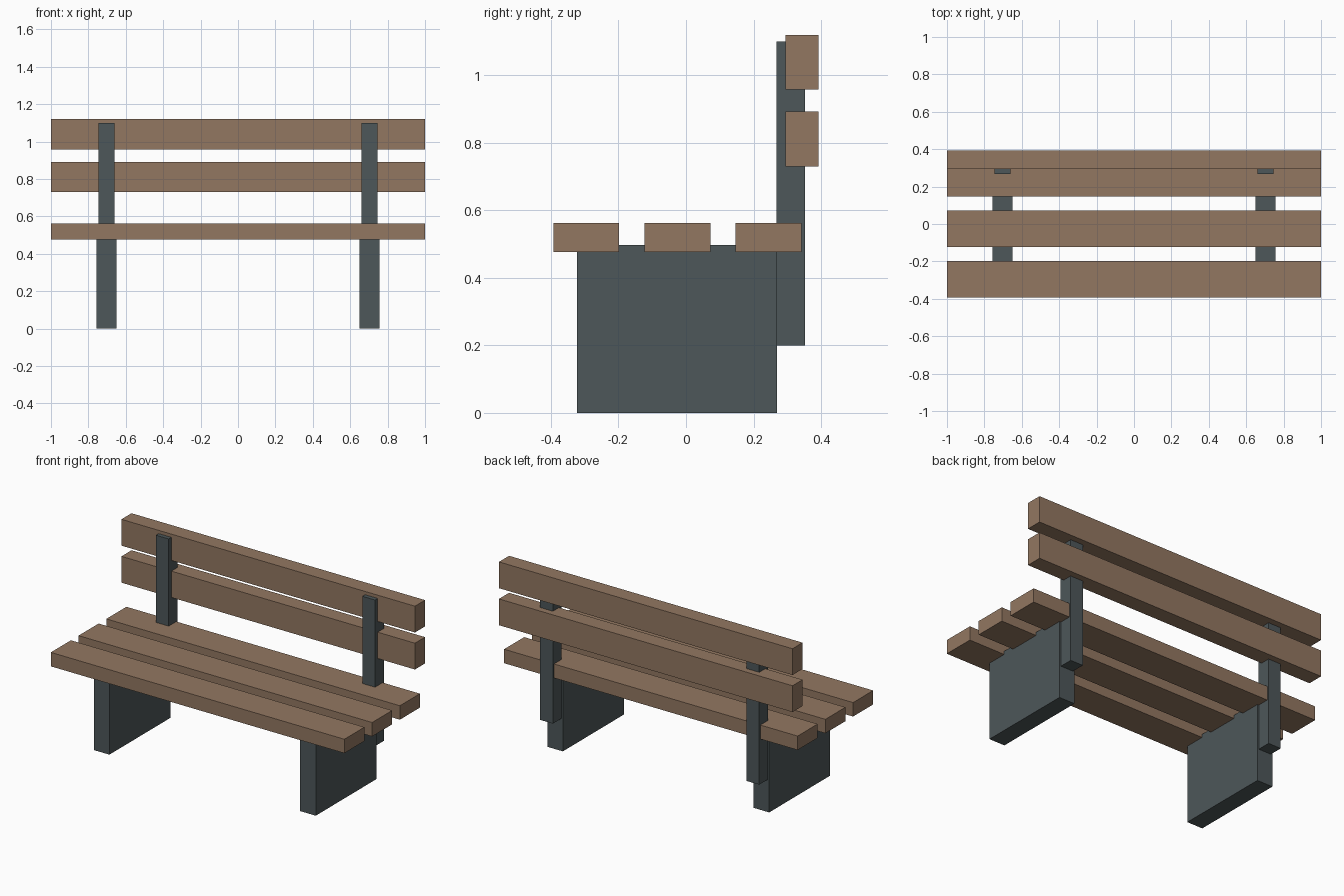
import bpy

if "Cube" in bpy.data.objects:
    bpy.data.objects.remove(bpy.data.objects["Cube"])


def material(name, color):
    m = bpy.data.materials.new(name)
    m.diffuse_color = color
    m.use_nodes = True
    m.node_tree.nodes["Principled BSDF"].inputs["Base Color"].default_value = m.diffuse_color
    return m


wood = material("wood", (0.29, 0.185, 0.12, 1))
iron = material("dark_metal", (0.075, 0.095, 0.1, 1))


def box(name, x, y, z, mat):
    """Box from (min, max) ranges on each axis."""
    bpy.ops.mesh.primitive_cube_add(size=1, location=[(a + b) / 2 for a, b in (x, y, z)])
    ob = bpy.context.object
    ob.name = name
    ob.scale = [b - a for a, b in (x, y, z)]
    bpy.ops.object.transform_apply(location=False, rotation=False, scale=True)
    ob.data.materials.append(mat)
    return ob


# Three seat planks
for i in range(3):
    y = -0.393 + i * 0.27
    box(f"seat_plank_{i + 1}", (-1, 1), (y, y + 0.195), (0.477, 0.563), wood)

# Two backrest planks
for i in range(2):
    z = 0.73 + i * 0.228
    box(f"back_plank_{i + 1}", (-1, 1), (0.294, 0.392), (z, z + 0.162), wood)

# Leg slab and back post on each side
for side, cx in (("left", -0.703), ("right", 0.703)):
    box(f"leg_{side}", (cx - 0.053, cx + 0.053), (-0.323, 0.27), (0, 0.497), iron)
    box(f"back_post_{side}", (cx - 0.043, cx + 0.043), (0.268, 0.353), (0.2, 1.1), iron)
